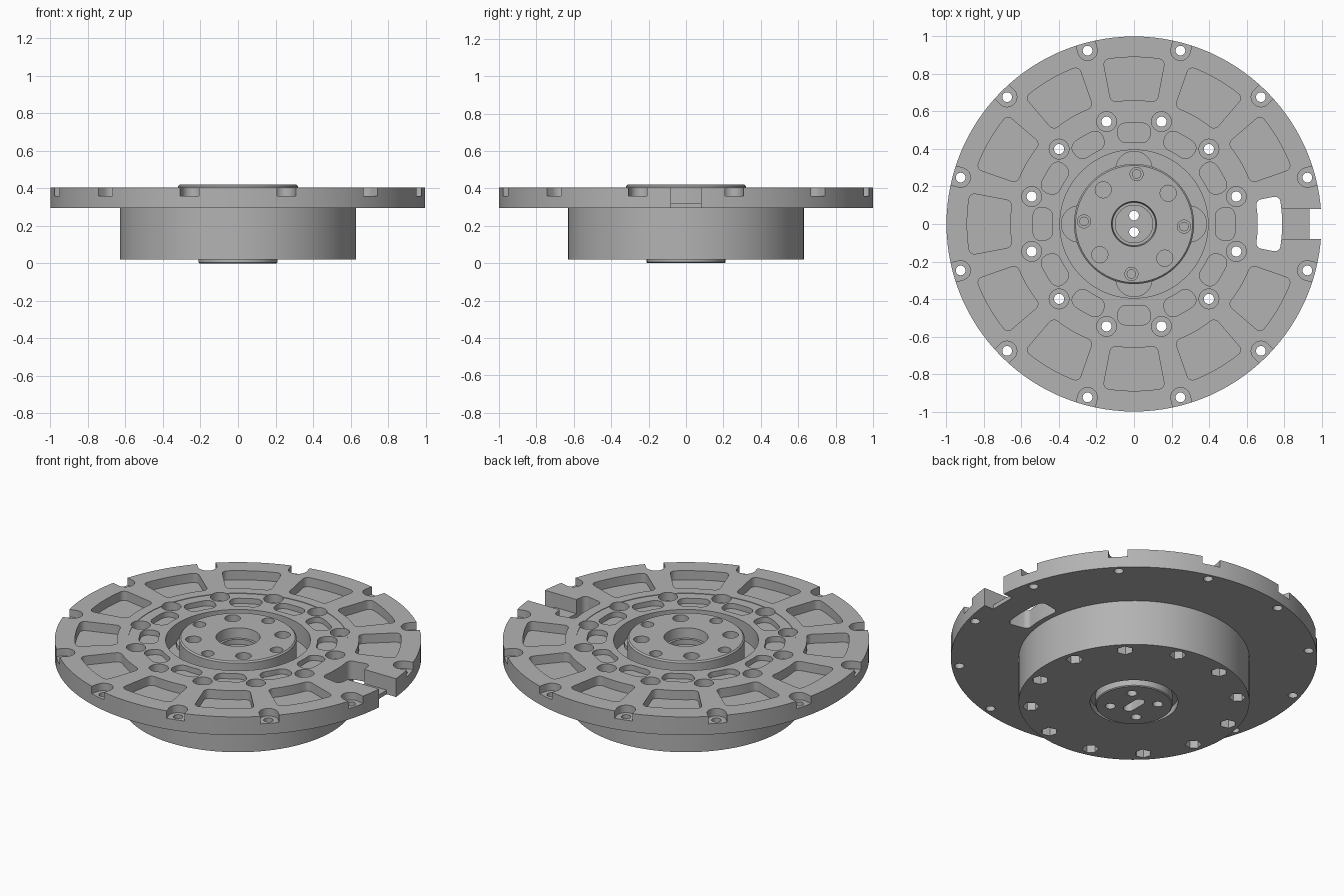
import bpy, bmesh
from math import sin, cos, pi, radians, tau
from mathutils import Vector

if "Cube" in bpy.data.objects:
    bpy.data.objects.remove(bpy.data.objects["Cube"])

metal = bpy.data.materials.new("machined_grey")
metal.use_nodes = True
GREY = (0.45, 0.45, 0.45, 1)
metal.diffuse_color = GREY
metal.node_tree.nodes["Principled BSDF"].inputs["Base Color"].default_value = GREY


def to_object(name, bm):
    bmesh.ops.recalc_face_normals(bm, faces=bm.faces)
    mesh = bpy.data.meshes.new(name)
    bm.to_mesh(mesh)
    bm.free()
    mesh.materials.append(metal)
    obj = bpy.data.objects.new(name, mesh)
    bpy.context.collection.objects.link(obj)
    return obj


def lathe(name, profile, closed):
    """Turn a (radius, height) profile around the z axis."""
    bm = bmesh.new()
    verts = [bm.verts.new((r, 0, z)) for r, z in profile]
    pairs = list(zip(verts, verts[1:])) + ([(verts[-1], verts[0])] if closed else [])
    edges = [bm.edges.new(p) for p in pairs]
    bmesh.ops.spin(bm, geom=verts + edges, cent=(0, 0, 0), axis=(0, 0, 1),
                   angle=tau, steps=120)
    bmesh.ops.remove_doubles(bm, verts=bm.verts, dist=0.0001)
    return to_object(name, bm)


def prism(bm, outline, z0, z1):
    low = [bm.verts.new((x, y, z0)) for x, y in outline]
    high = [bm.verts.new((x, y, z1)) for x, y in outline]
    bm.faces.new(low[::-1])
    bm.faces.new(high)
    n = len(low)
    for i in range(n):
        j = (i + 1) % n
        bm.faces.new((low[i], low[j], high[j], high[i]))


def polar(r, a):
    return (r * cos(a), r * sin(a))


def circle(center, r, n=24, turn=0):
    return [(center[0] + r * cos(turn + tau * i / n),
             center[1] + r * sin(turn + tau * i / n)) for i in range(n)]


def stadium(start, end, r, n=12):
    """Round-ended slot between two points."""
    d = Vector(end) - Vector(start)
    heading = Vector((1, 0)).angle_signed(d) * -1
    pts = []
    for c, base in ((start, heading + pi / 2), (end, heading - pi / 2)):
        pts += [(c[0] + r * cos(base + pi * i / n),
                 c[1] + r * sin(base + pi * i / n)) for i in range(n + 1)]
    return pts


def sector(mid, r0, r1, half, rad, n=6):
    """Ring sector with rounded corners."""
    pts = []
    for k, (radius, side) in enumerate(((r0 + rad, -1), (r1 - rad, -1),
                                        (r1 - rad, 1), (r0 + rad, 1))):
        # corners run inner-low, outer-low, outer-high, inner-high
        start = (pi, -pi / 2, 0, pi / 2)[k]
        for i in range(n + 1):
            t = start + pi / 2 * i / n
            pts.append((radius + rad * cos(t),
                        side * (half - rad / radius) + rad * sin(t) / radius))
        if k in (1, 3):
            last = pts[-1]
            pts += [(last[0], last[1] * (1 - 2 * i / 8)) for i in range(1, 8)]
    return [polar(r, mid + a) for r, a in pts]


def cut(obj, bm):
    cutter = to_object("cutter", bm)
    cutter.hide_render = True
    mod = obj.modifiers.new("cut", 'BOOLEAN')
    mod.operation = 'DIFFERENCE'
    mod.solver = 'EXACT'
    mod.object = cutter
    bpy.context.view_layer.objects.active = obj
    bpy.ops.object.modifier_apply(modifier=mod.name)
    bpy.data.objects.remove(cutter)


def finish(obj):
    bpy.ops.object.select_all(action='DESELECT')
    obj.select_set(True)
    bpy.context.view_layer.objects.active = obj
    bpy.ops.object.shade_smooth_by_angle(angle=radians(30))


TOP, UNDER, BASE = 0.405, 0.295, 0.02
ABOVE = 0.5
bolt_angles = [radians(15 + 30 * k) for k in range(12)]
bay_angles = [radians(30 * k) for k in range(12)]

# Flange and drum housing
housing = lathe("flange_housing", [
    (0.24, BASE), (0.63, BASE), (0.63, UNDER), (1, UNDER), (1, TOP), (0.6, TOP),
    (0.6, 0.402), (0.395, 0.402), (0.395, 0.29), (0.24, 0.29)], True)

# Pockets, counterbores, rim notches, hex nut seats and the cable channel
bm = bmesh.new()
for i, a in enumerate(bay_angles):
    if i:
        prism(bm, sector(a, 0.66, 0.89, radians(10.7), 0.03), 0.35, ABOVE)
    prism(bm, sector(a, 0.435, 0.54, radians(10.3), 0.045), 0.37, ABOVE)
for a in bolt_angles:
    prism(bm, stadium(polar(0.957, a), polar(1.1, a), 0.052), 0.36, ABOVE)
    prism(bm, circle(polar(0.565, a), 0.053), 0.355, ABOVE)
    prism(bm, circle(polar(0.565, a), 0.045, 6, a), -0.1, 0.08)
prism(bm, [(0.72, -0.08), (1.1, -0.08), (1.1, 0.08), (0.72, 0.08)], 0.32, ABOVE)
cut(housing, bm)

# Through holes, cable opening and rim gap
bm = bmesh.new()
for a in bolt_angles:
    prism(bm, circle(polar(0.957, a), 0.026), 0.1, ABOVE)
    prism(bm, circle(polar(0.565, a), 0.027), -0.1, ABOVE)
prism(bm, sector(0, 0.66, 0.79, radians(11), 0.03), 0.1, ABOVE)
prism(bm, [(0.935, -0.08), (1.1, -0.08), (1.1, 0.08), (0.935, 0.08)], 0.1, ABOVE)
cut(housing, bm)
finish(housing)

# Rotor with output hub on top and bearing cap underneath
rotor = lathe("output_hub", [
    (0, 0), (0.205, 0), (0.21, 0.005), (0.21, 0.06), (0.25, 0.06), (0.25, 0.28),
    (0.32, 0.28), (0.32, 0.412), (0.312, 0.42), (0.12, 0.42), (0.115, 0.36),
    (0.1, 0.36), (0.1, 0.33), (0, 0.33)], False)
bm = bmesh.new()
for k in range(4):
    a = radians(87 + 90 * k)
    prism(bm, circle(polar(0.267, a), 0.035), 0.36, ABOVE)
    prism(bm, circle(polar(0.245, a + pi / 4), 0.043), 0.36, ABOVE)
    prism(bm, circle(polar(0.13, pi / 4 + k * pi / 2), 0.028), -0.1, 0.05)
prism(bm, stadium((0, -0.045), (0, 0.045), 0.03), -0.1, 0.06)
cut(rotor, bm)
bm = bmesh.new()
for y in (-0.043, 0.045):
    prism(bm, circle((0, y), 0.026), -0.1, ABOVE)
cut(rotor, bm)
finish(rotor)

# Screws seated in the smaller hub holes
bm = bmesh.new()
for k in range(4):
    prism(bm, circle(polar(0.267, radians(87 + 90 * k)), 0.025), 0.35, 0.375)
finish(to_object("hub_screws", bm))

# Low lobes on the floor of the ring gap
bm = bmesh.new()
for k in range(4):
    prism(bm, circle(polar(0.29, k * pi / 2), 0.1), 0.27, 0.31)
finish(to_object("gap_lobes", bm))
